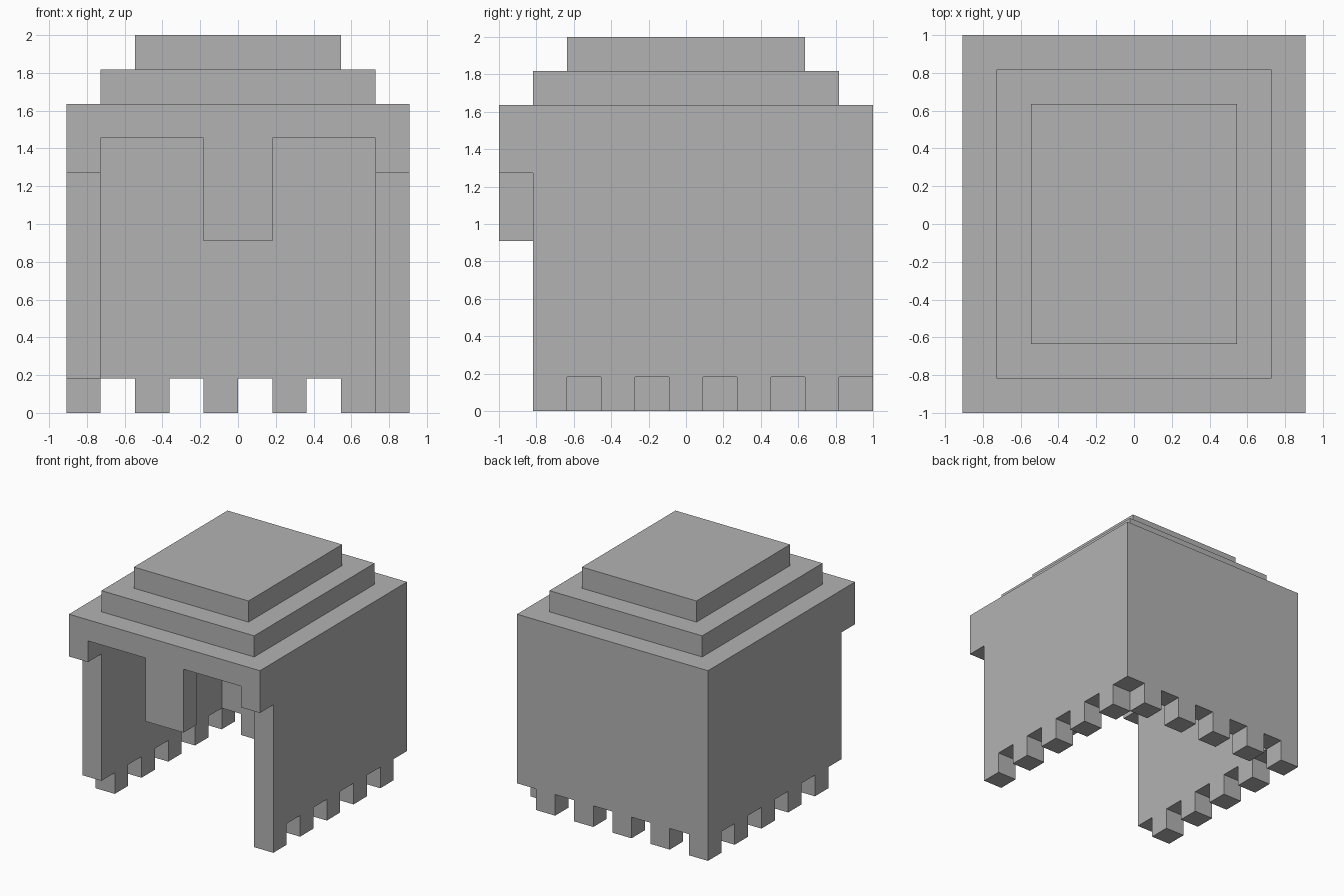
import bpy
import bmesh
from itertools import product

old = bpy.data.objects.get("Cube")
if old:
    bpy.data.objects.remove(old, do_unlink=True)

U = 2 / 11          # edge length of one block
W, D = 10, 11       # footprint in blocks
ROOF, TOP = 8, 9    # ceiling and shell height in blocks

grey = bpy.data.materials.new("plain grey")
grey.use_nodes = True
GREY = (0.45, 0.45, 0.45, 1)
grey.diffuse_color = GREY
grey.node_tree.nodes["Principled BSDF"].inputs["Base Color"].default_value = GREY


def block_range(x0, x1, y0, y1, z0, z1):
    """All block cells inside a box, counted from the front corner."""
    return set(product(range(x0, x1), range(y0, y1), range(z0, z1)))


def build(name, cells):
    """Make one clean mesh from the exposed sides of the blocks."""
    bm = bmesh.new()
    for cell in cells:
        for axis, side in product(range(3), (0, 1)):
            beside = list(cell)
            beside[axis] += 2 * side - 1
            if tuple(beside) in cells:
                continue
            a, b = (axis + 1) % 3, (axis + 2) % 3
            corners = []
            for da, db in ((0, 0), (1, 0), (1, 1), (0, 1)):
                p = list(cell)
                p[axis] += side
                p[a] += da
                p[b] += db
                corners.append(bm.verts.new(((p[0] - W / 2) * U, (p[1] - D / 2) * U, p[2] * U)))
            bm.faces.new(corners if side else corners[::-1])
    bmesh.ops.remove_doubles(bm, verts=bm.verts[:], dist=0.001)
    bmesh.ops.dissolve_limit(bm, angle_limit=0.01, verts=bm.verts[:], edges=bm.edges[:])
    mesh = bpy.data.meshes.new(name)
    bm.to_mesh(mesh)
    bm.free()
    mesh.materials.append(grey)
    obj = bpy.data.objects.new(name, mesh)
    bpy.context.collection.objects.link(obj)
    return obj


# Side walls, back wall and roof slab
right_wall = block_range(0, 1, 1, D, 0, TOP)
left_wall = block_range(W - 1, W, 1, D, 0, TOP)
back_wall = block_range(0, W, D - 1, D, 0, TOP)
roof = block_range(0, W, 0, D, ROOF, TOP)

# Alternating teeth along the bottom edge
walls = {c for c in right_wall | left_wall | back_wall if c[2] > 0 or (c[0] + c[1]) % 2 == 0}

# Brow ends and nose guard on the front
brow_ends = block_range(0, 1, 0, 1, 7, ROOF) | block_range(W - 1, W, 0, 1, 7, ROOF)
nose_guard = block_range(4, 6, 0, 1, 5, ROOF)

build("helmet_shell", walls | roof | brow_ends | nose_guard)

# Stepped crown
for name, inset in (("lower_crown_step", 1), ("upper_crown_step", 2)):
    level = TOP + inset - 1
    build(name, block_range(inset, W - inset, inset, D - inset, level, level + 1))
